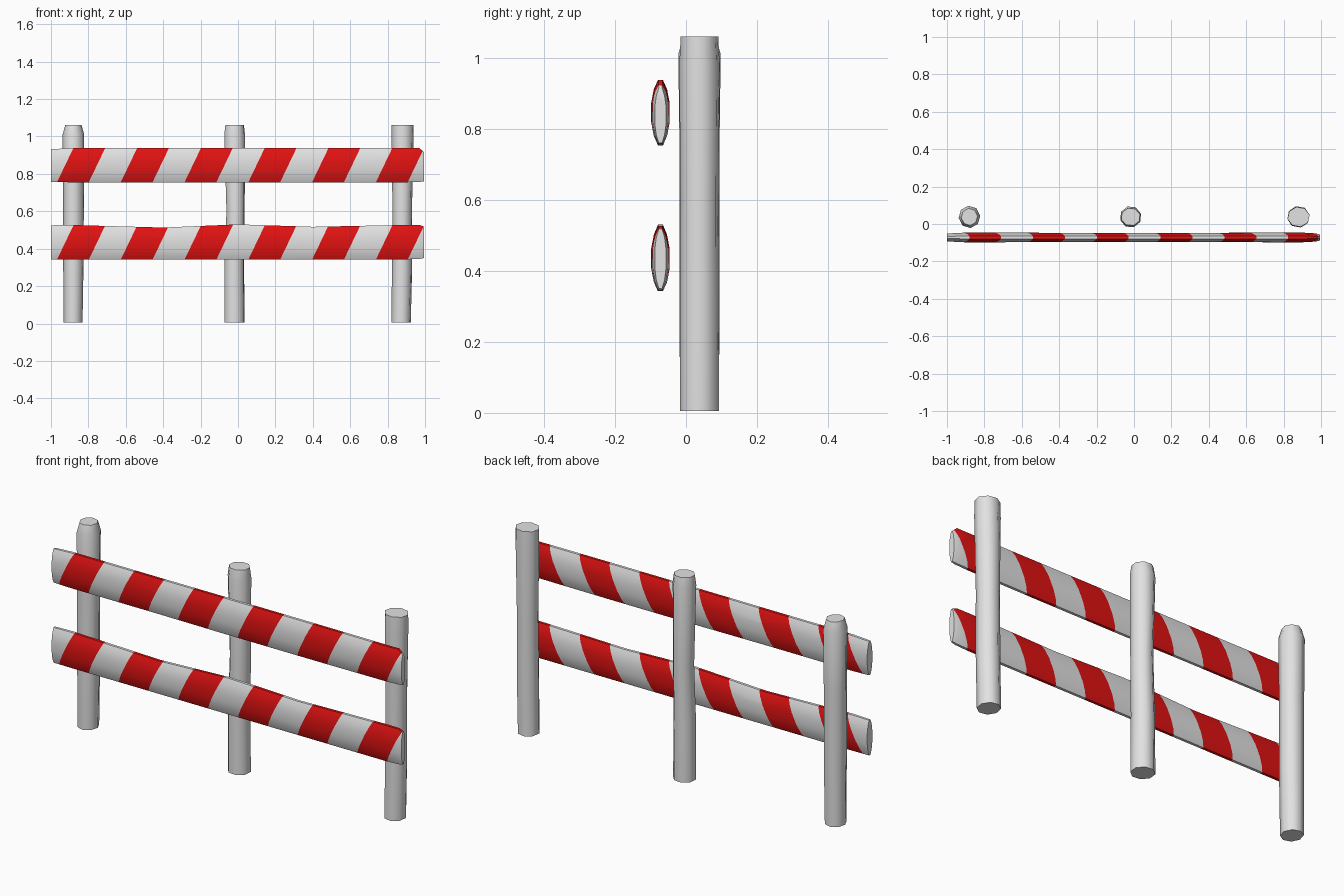
import bpy, bmesh, math
from mathutils import Vector

if "Cube" in bpy.data.objects:
    bpy.data.objects.remove(bpy.data.objects["Cube"])


def material(name, rgb):
    m = bpy.data.materials.new(name)
    m.diffuse_color = (*rgb, 1)
    m.use_nodes = True
    m.node_tree.nodes["Principled BSDF"].inputs["Base Color"].default_value = m.diffuse_color
    return m


WHITE = material("white paint", (0.76, 0.76, 0.76))
RED = material("red paint", (0.76, 0.006, 0.006))


def loft(bm, rings):
    """Skin a list of closed rings and cap both ends."""
    loops = [[bm.verts.new(p) for p in r] for r in rings]
    n = len(loops[0])
    for a, b in zip(loops, loops[1:]):
        for i in range(n):
            j = (i + 1) % n
            bm.faces.new((a[i], a[j], b[j], b[i]))
    bm.faces.new(loops[0])
    bm.faces.new(loops[-1])
    bmesh.ops.recalc_face_normals(bm, faces=bm.faces[:])


def finish(bm, name, mats, angle):
    me = bpy.data.meshes.new(name)
    bm.to_mesh(me)
    bm.free()
    for m in mats:
        me.materials.append(m)
    ob = bpy.data.objects.new(name, me)
    bpy.context.collection.objects.link(ob)
    bpy.ops.object.select_all(action='DESELECT')
    ob.select_set(True)
    bpy.context.view_layer.objects.active = ob
    bpy.ops.object.shade_smooth_by_angle(angle=math.radians(angle))
    return ob


# Roughly hewn posts: rings of (z, centre x, x radius, y radius)
def post(name, profile, turn):
    bm = bmesh.new()
    rings = []
    for z, cx, rx, ry in profile:
        rings.append([(cx + rx * math.cos(math.tau * i / 8 + turn),
                       0.038 + ry * math.sin(math.tau * i / 8 + turn), z)
                      for i in range(8)])
    loft(bm, rings)
    finish(bm, name, [WHITE], 50)


post("left_post", [(0.005, -0.882, 0.051, 0.055), (0.35, -0.88, 0.055, 0.057),
                   (0.7, -0.88, 0.056, 0.056), (1.01, -0.88, 0.058, 0.060),
                   (1.06, -0.88, 0.044, 0.046)], 0.1)
post("middle_post", [(0.005, -0.019, 0.057, 0.056), (0.3, -0.02, 0.055, 0.056),
                     (0.6, -0.013, 0.051, 0.055), (1.01, -0.018, 0.058, 0.058),
                     (1.06, -0.018, 0.052, 0.048)], 0.3)
post("right_post", [(0.005, 0.872, 0.053, 0.056), (0.3, 0.877, 0.055, 0.056),
                    (0.6, 0.878, 0.053, 0.055), (0.98, 0.88, 0.060, 0.058),
                    (1.06, 0.88, 0.060, 0.054)], 0.2)

# Flattened rail section: (y fraction, z fraction), right half then mirrored
HALF = [(0.28, -1), (0.72, -0.72), (1, -0.3), (1, 0.3), (0.72, 0.72), (0.28, 1)]
SECTION = HALF + [(-y, z) for y, z in reversed(HALF)]
START, PERIOD, WIDTH, LEAN = -0.967, 0.341, 0.17, 0.48


# Striped rails: stations of (x, bottom z, top z, half thickness)
def rail(name, stations):
    base = stations[0][1]
    bm = bmesh.new()
    loft(bm, [[(x, -0.072 + t * sy, (lo + hi) / 2 + (hi - lo) / 2 * sz)
               for sy, sz in SECTION] for x, lo, hi, t in stations])
    # cut slanted stripe edges right through the rail
    for k in range(6):
        for edge in (0, WIDTH):
            bmesh.ops.bisect_plane(
                bm, geom=bm.verts[:] + bm.edges[:] + bm.faces[:], dist=1e-5,
                plane_co=Vector((START + k * PERIOD + edge, 0, base)),
                plane_no=Vector((1, 0, -LEAN)).normalized())
    for f in bm.faces:
        c = f.calc_center_median()
        s = c.x - LEAN * (c.z - base) - START
        f.material_index = int(s > 0 and s % PERIOD < WIDTH)
    finish(bm, name, [WHITE, RED], 50)


rail("upper_rail", [(-1.0, 0.757, 0.932, 0.021), (-0.9, 0.755, 0.937, 0.026),
                    (-0.4, 0.755, 0.937, 0.025), (0.0, 0.753, 0.938, 0.025),
                    (0.5, 0.753, 0.938, 0.025), (0.9, 0.755, 0.937, 0.026),
                    (0.97, 0.757, 0.938, 0.022), (0.995, 0.76, 0.915, 0.016)])
rail("lower_rail", [(-1.0, 0.343, 0.525, 0.021), (-0.9, 0.343, 0.527, 0.026),
                    (-0.4, 0.343, 0.513, 0.025), (0.0, 0.343, 0.530, 0.025),
                    (0.4, 0.343, 0.517, 0.025), (0.9, 0.343, 0.527, 0.026),
                    (0.97, 0.345, 0.527, 0.022), (0.995, 0.35, 0.518, 0.016)])
